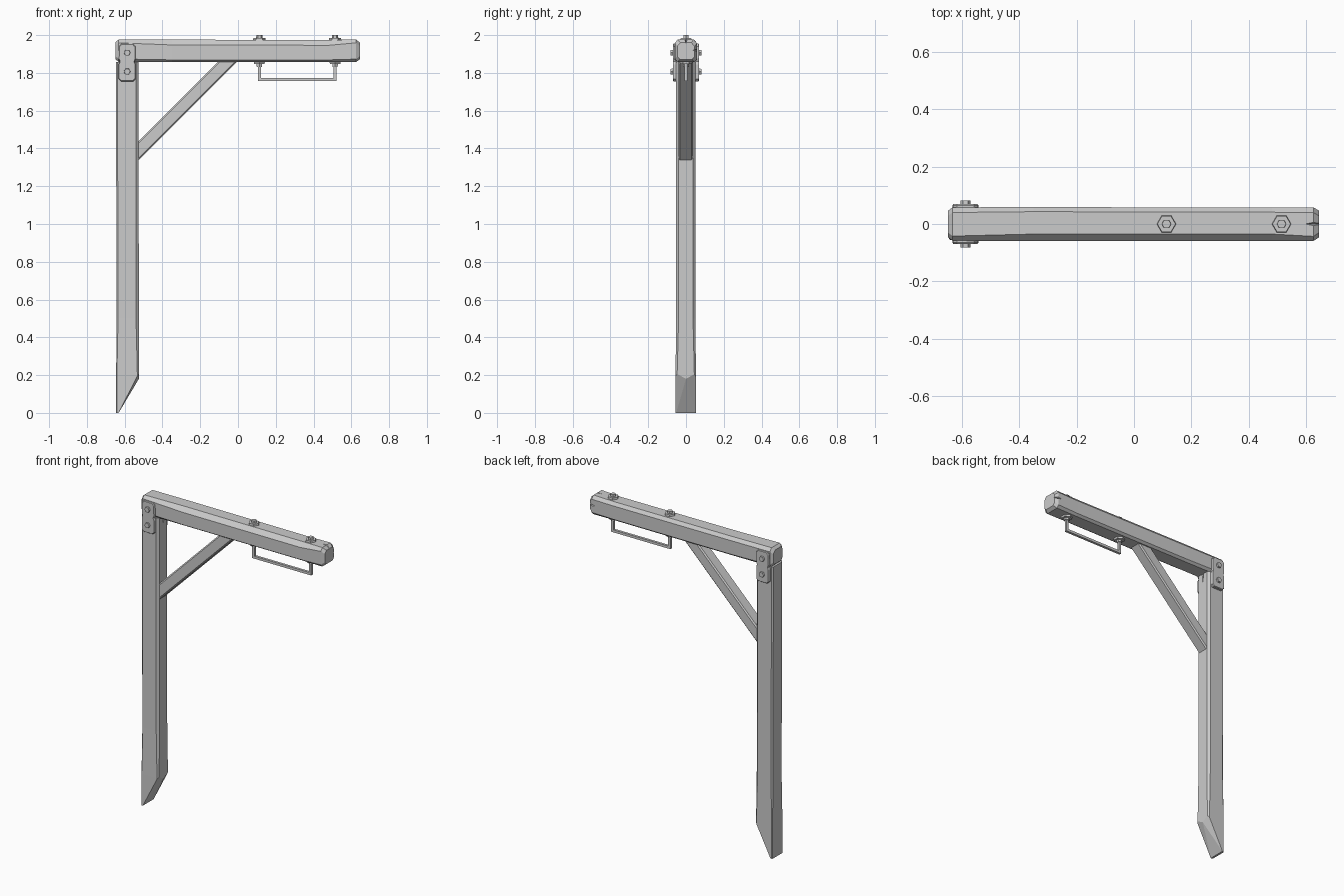
import bpy, bmesh, math
from mathutils import Vector, Matrix

if "Cube" in bpy.data.objects:
    bpy.data.objects.remove(bpy.data.objects["Cube"], do_unlink=True)

grey = bpy.data.materials.new("plain_grey")
grey.use_nodes = True
GREY = (0.6, 0.6, 0.6, 1)
grey.diffuse_color = GREY
grey.node_tree.nodes["Principled BSDF"].inputs["Base Color"].default_value = GREY


def finish(name, bm):
    bmesh.ops.recalc_face_normals(bm, faces=bm.faces)
    mesh = bpy.data.meshes.new(name)
    bm.to_mesh(mesh)
    bm.free()
    mesh.materials.append(grey)
    obj = bpy.data.objects.new(name, mesh)
    bpy.context.collection.objects.link(obj)
    return obj


def section(a0, a1, b0, b1, cuts):
    """Rectangle with a cut (da, db) at each corner: a0b0, a1b0, a1b1, a0b1."""
    pts = []
    corners = [(a0, b0, 1, 1), (a1, b0, -1, 1), (a1, b1, -1, -1), (a0, b1, 1, -1)]
    for i, ((a, b, sa, sb), (da, db)) in enumerate(zip(corners, cuts)):
        pair = [(a, b + sb * db), (a + sa * da, b)]
        pts += pair if i % 2 == 0 else pair[::-1]
    return pts


def loft(stations, place):
    """Skin a row of (t, points) sections and cap both ends."""
    bm = bmesh.new()
    rings = [[bm.verts.new(place(t, a, b)) for a, b in pts] for t, pts in stations]
    n = len(rings[0])
    for r, s in zip(rings, rings[1:]):
        for i in range(n):
            j = (i + 1) % n
            bm.faces.new((r[i], r[j], s[j], s[i]))
    bm.faces.new(rings[0])
    bm.faces.new(rings[-1])
    bmesh.ops.recalc_face_normals(bm, faces=bm.faces)
    return bm


def crack(target, mouth, half, depth, run):
    """Cut a tapering split: mouth point, half width, depth and run vectors."""
    m, h, d, r = map(Vector, (mouth, half, depth, run))
    out = m - d * 0.6
    bm = bmesh.new()
    for p in (out + h * 1.6, out - h * 1.6, m + d, out + r):
        bm.verts.new(p)
    bmesh.ops.convex_hull(bm, input=bm.verts)
    cutter = finish("split_cutter", bm)
    cutter.hide_render = True
    mod = target.modifiers.new("split", "BOOLEAN")
    mod.operation = "DIFFERENCE"
    mod.object = cutter
    bpy.context.view_layer.objects.active = target
    bpy.ops.object.modifier_apply(modifier=mod.name)
    bpy.data.objects.remove(cutter, do_unlink=True)


def prism(name, centre, axis, radius, depth, sides=6):
    bm = bmesh.new()
    bmesh.ops.create_cone(bm, cap_ends=True, segments=sides, radius1=radius,
                          radius2=radius * 0.93, depth=depth)
    turn = Vector((0, 0, 1)).rotation_difference(Vector(axis)).to_matrix().to_4x4()
    spin = Matrix.Rotation(math.radians(90), 4, "Z")
    bmesh.ops.transform(bm, matrix=Matrix.Translation(centre) @ turn @ spin, verts=bm.verts)
    return finish(name, bm)


def box(name, lo, hi):
    bm = bmesh.new()
    lo, hi = Vector(lo), Vector(hi)
    bmesh.ops.create_cube(bm, size=1)
    for v in bm.verts:
        v.co = (lo + hi) / 2 + v.co * (hi - lo)
    return finish(name, bm)


# Beam: hewn timber whose chamfers vary along its length
long_cuts = [(.018, .012), (.015, .012), (.016, .02), (.025, .028)]
end_cuts = [(.014, .016), (.014, .016), (.018, .02), (.016, .018)]
beam = finish("beam", loft([
    (-.648, section(-.046, .046, 1.872, 1.962, end_cuts)),
    (-.632, section(-.058, .058, 1.858, 1.977, end_cuts)),
    (-.35, section(-.06, .059, 1.857, 1.976, long_cuts)),
    (.48, section(-.06, .057, 1.857, 1.974, long_cuts)),
    (.625, section(-.059, .058, 1.857, 1.977, end_cuts)),
    (.645, section(-.046, .046, 1.872, 1.96, end_cuts)),
], lambda t, a, b: (t, a, b)))
crack(beam, (.655, 0, 1.975), (0, .01, 0), (0, 0, -.025), (-.09, 0, 0))
crack(beam, (.655, .058, 1.92), (0, 0, .01), (0, -.025, 0), (-.09, 0, 0))

# Post: chamfered timber with a pointed slanting foot
post_cuts = [(.008, .008), (.015, .014), (.015, .014), (.008, .008)]
foot_cuts = [(.004, .004), (.008, .008), (.008, .008), (.004, .004)]
bm = loft([
    (0, section(-.645, -.525, -.055, .052, foot_cuts)),
    (.2, section(-.645, -.525, -.055, .052, foot_cuts)),
    (.5, section(-.643, -.525, -.053, .051, post_cuts)),
    (1.4, section(-.645, -.526, -.054, .05, post_cuts)),
    (1.858, section(-.646, -.526, -.053, .051, post_cuts)),
], lambda t, a, b: (a, b, t))
apex = Vector((-.525, 0, .18))
toes = [Vector((-.632, y, 0)) for y in (-.052, .052)]
planes = [(apex, *toes)]
planes += [(apex, toe, Vector((-.527, toe.y, .205))) for toe in toes]
for p, q, r in planes:
    normal = (q - p).cross(r - p).normalized()
    if normal.z > 0:
        normal.negate()
    geom = bm.verts[:] + bm.edges[:] + bm.faces[:]
    cut = bmesh.ops.bisect_plane(bm, geom=geom, plane_co=p, plane_no=normal, clear_outer=True)
    edges = [e for e in cut["geom_cut"] if isinstance(e, bmesh.types.BMEdge)]
    bmesh.ops.holes_fill(bm, edges=edges, sides=0)
post = finish("post", bm)
crack(post, (-.526, 0, 1.87), (0, .008, 0), (-.02, 0, 0), (0, 0, -.12))
crack(post, (-.587, .051, 1.87), (.006, 0, 0), (0, -.02, 0), (0, 0, -.2))

# Diagonal brace, its ends buried in post and beam
along, across = Vector((1, 0, 1)).normalized(), Vector((-1, 0, 1)).normalized()
start = Vector((-.57, 0, 1.345))
profile = section(-.04, .036, -.036, .036, [(.007, .008)] * 4)
finish("brace", loft([(0, profile), (.765, profile)],
       lambda t, a, b: start + along * t + across * b + Vector((0, a, 0))))

# Bolted joining plates on both faces, slightly waisted
half = [(.03, 1.955), (.044, 1.94), (.045, 1.875), (.039, 1.86),
        (.045, 1.845), (.045, 1.768), (.032, 1.755)]
outline = half + [(-x, z) for x, z in reversed(half)]
for side, word in ((-1, "front"), (1, "back")):
    small = [(x * .93, 1.855 + (z - 1.855) * .965) for x, z in outline]
    finish(word + "_plate", loft([(.045, outline), (.065, outline), (.07, small)],
           lambda t, a, b: (-.587 + a, side * t, b)))
    for z, level in ((1.907, "upper"), (1.807, "lower")):
        prism(f"{word}_{level}_bolt", (-.587, side * .074, z), (0, side, 0), .018, .014)

# Square handle bar hung from two threaded rods with washers and nuts
for x, word in ((.113, "inner"), (.514, "outer")):
    box(word + "_handle_rod", (x - .008, -.008, 1.758), (x + .008, .008, 1.87))
    for z, sign, level in ((1.975, 1, "top"), (1.857, -1, "bottom")):
        axis = (0, 0, sign)
        prism(f"{word}_{level}_washer", (x, 0, z + sign * .004), axis, .034, .014)
        prism(f"{word}_{level}_nut", (x, 0, z + sign * .0165), axis, .017, .017)
box("handle_bar", (.105, -.008, 1.758), (.522, .008, 1.774))
